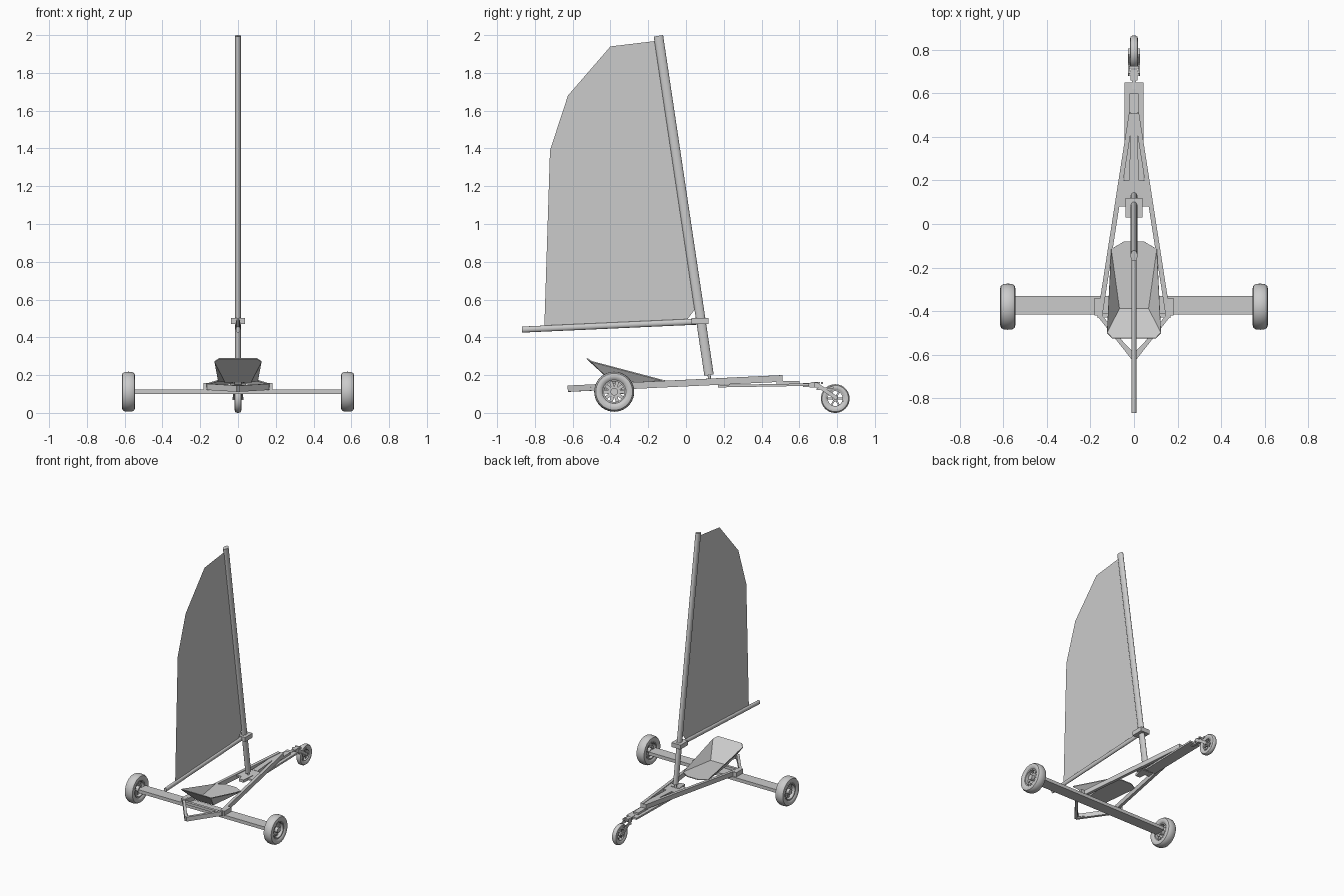
import bpy, bmesh, math
from mathutils import Vector, Matrix

if "Cube" in bpy.data.objects:
    bpy.data.objects.remove(bpy.data.objects["Cube"])

grey = bpy.data.materials.new("light_grey")
grey.diffuse_color = (0.6, 0.6, 0.6, 1)
grey.use_nodes = True
grey.node_tree.nodes["Principled BSDF"].inputs["Base Color"].default_value = grey.diffuse_color


def add(name, bm, smooth=False):
    bmesh.ops.recalc_face_normals(bm, faces=bm.faces)
    me = bpy.data.meshes.new(name)
    bm.to_mesh(me)
    bm.free()
    me.materials.append(grey)
    ob = bpy.data.objects.new(name, me)
    bpy.context.collection.objects.link(ob)
    if smooth:
        bpy.ops.object.select_all(action='DESELECT')
        ob.select_set(True)
        bpy.context.view_layer.objects.active = ob
        bpy.ops.object.shade_smooth_by_angle(angle=math.radians(35))
    return ob


def frame(p, q):
    """Matrix at the midpoint with local z along p-q and local x kept level."""
    p, q = Vector(p), Vector(q)
    z = (q - p).normalized()
    x = z.cross(Vector((0, 0, 1)))
    x = x.normalized() if x.length > 1e-4 else Vector((1, 0, 0))
    m = Matrix((x, z.cross(x), z)).transposed().to_4x4()
    m.translation = (p + q) / 2
    return m, (q - p).length


def bar(name, p, q, w, h):
    m, l = frame(p, q)
    bm = bmesh.new()
    bmesh.ops.create_cube(bm, size=1, matrix=m @ Matrix.Diagonal((w, h, l, 1)))
    return add(name, bm)


def tube(name, p, q, rx, ry, n=16):
    m, l = frame(p, q)
    bm = bmesh.new()
    bmesh.ops.create_cone(bm, cap_ends=True, segments=n, radius1=1, radius2=1, depth=1,
                          matrix=m @ Matrix.Diagonal((rx, ry, l, 1)))
    return add(name, bm, True)


def box(name, x0, x1, y0, y1, z0, z1):
    return bar(name, ((x0 + x1) / 2, y0, (z0 + z1) / 2),
               ((x0 + x1) / 2, y1, (z0 + z1) / 2), x1 - x0, z1 - z0)


def slab(name, pts, thick):
    """Outline extruded downward."""
    bm = bmesh.new()
    f = bm.faces.new([bm.verts.new(p) for p in pts])
    r = bmesh.ops.extrude_face_region(bm, geom=[f])
    bmesh.ops.translate(bm, vec=(0, 0, -thick),
                        verts=[v for v in r['geom'] if isinstance(v, bmesh.types.BMVert)])
    return add(name, bm)


def wheel(name, c, r, w, rim, hub, spokes):
    """Lathed tyre and hub around the x axis, with flat spokes."""
    cx, cy, cz = c

    def lathe(part, prof, n):
        bm = bmesh.new()
        rings = [[bm.verts.new((cx + x, cy + rr * math.cos(t), cz + rr * math.sin(t)))
                  for t in (2 * math.pi * i / n for i in range(n))] for x, rr in prof]
        for a, b in zip(rings, rings[1:] + rings[:1]):
            for i in range(n):
                j = (i + 1) % n
                bm.faces.new((a[i], a[j], b[j], b[i]))
        add(name + part, bm, True)

    h = w / 2
    d = r - rim
    lathe("_tyre", [(-h * .7, rim), (-h * .92, rim + d * .2), (-h, rim + d * .5),
                    (-h * .9, rim + d * .8), (-h * .55, r * .985), (0, r),
                    (h * .55, r * .985), (h * .9, rim + d * .8), (h, rim + d * .5),
                    (h * .92, rim + d * .2), (h * .7, rim)], 40)
    lathe("_rim", [(-h * .75, rim), (-h * .75, rim * .87), (h * .75, rim * .87), (h * .75, rim)], 32)
    tube(name + "_hub", (cx - h * .8, cy, cz), (cx + h * .8, cy, cz), hub, hub)
    for i in range(spokes):
        t = 2 * math.pi * i / spokes
        v = Vector((0, math.cos(t), math.sin(t)))
        bar(name + "_spoke", Vector(c) + v * hub * .8, Vector(c) + v * rim * .93, hub * .4, w * .25)


# Rail height falls gently toward the rear
def rail_z(y):
    return 0.158 + 0.048 * y


# Mast, foot and step
tube("mast", (0, 0.122, 0.20), (0, -0.146, 1.996), 0.016, 0.025, 20)
tube("mast_foot", (0, 0.125, 0.165), (0, 0.122, 0.21), 0.008, 0.008)
slab("mast_step", [(-.035, .13, .180), (.035, .13, .180), (.018, .04, .174), (-.018, .04, .174)], .02)

# Sail: one thin outline in the centre plane
bm = bmesh.new()
bm.faces.new([bm.verts.new((0, y, z)) for y, z in (
    (0.0, 0.485), (-0.75, 0.455), (-0.72, 1.39), (-0.625, 1.68),
    (-0.40, 1.94), (-0.15, 1.97), (0.055, 0.56))])
add("sail", bm)

# Boom and its clamp on the mast
tube("boom", (0, -0.868, 0.441), (0, 0.06, 0.483), 0.012, 0.016)
box("boom_clamp", -.038, .038, 0.03, 0.12, 0.47, 0.503)

# Chassis rails and rear V
for s in (-1, 1):
    bar("side_rail", (s * .012, .51, rail_z(.51)), (s * .158, -.43, rail_z(-.43)), .022, .035)
    bar("rear_strut", (s * .158, -.42, rail_z(-.42)), (0, -.62, rail_z(-.62)), .02, .033)
    bar("inner_rear_strut", (s * .10, -.50, rail_z(-.5)), (0, -.60, rail_z(-.6)), .012, .02)
    box("axle_bracket", min(s * .15, s * .182), max(s * .15, s * .182), -.42, -.34, .12, .158)
box("rear_crossbar", -.155, .155, -.43, -.41, .127, .147)

# Deck plates toward the nose
slab("mast_deck", [(x, y, rail_z(y) + .012) for x, y in
                   ((-.08, .08), (.08, .08), (.06, .20), (-.06, .20))], .012)
slab("deck_spine", [(x, y, rail_z(y) + .014) for x, y in
                    ((-.022, .2), (.022, .2), (.014, .51), (-.014, .51))], .03)
slab("nose_plate", [(x, y, z) for x, y, z in
                    ((-.043, .17, .148), (.043, .17, .148), (.043, .65, .156), (-.043, .65, .156))], .013)
box("nose_block", -.02, .02, .48, .60, .145, .17)

# Axle plank and rear wheels
box("axle_plank", -.545, .545, -.415, -.33, .10, .125)
for s in (-1, 1):
    wheel("rear_wheel", (s * .58, -.38, .112), .106, .07, .062, .02, 10)
    tube("axle_stub", (s * .52, -.38, .112), (s * .58, -.38, .112), .012, .012)

# Steered nose wheel and fork
wheel("nose_wheel", (0, .79, .076), .076, .036, .045, .016, 6)
bar("fork_neck", (0, .62, .148), (0, .70, .145), .02, .022)
box("fork_crown", -.026, .026, .68, .70, .135, .16)
for s in (-1, 1):
    bar("fork_arm", (s * .023, .685, .155), (s * .023, .80, .076), .007, .02)
    bar("fork_brace", (s * .023, .69, .125), (s * .023, .78, .135), .006, .01)
tube("nose_axle", (-.028, .79, .076), (.028, .79, .076), .008, .008)
bar("steering_lever", (-.024, .72, .158), (.024, .72, .158), .012, .01)
bar("steering_bar", (0, .66, .158), (0, .71, .160), .03, .008)

# Seat shell: floor, flared sides and reclined back
bm = bmesh.new()
half = [(.045, -.08, .168), (.105, -.115, .170), (.068, -.39, .164),
        (.124, -.50, .272), (.10, -.525, .288)]
R = [bm.verts.new(p) for p in half]
L = [bm.verts.new((-x, y, z)) for x, y, z in half]
bm.faces.new((R[0], R[1], R[2], L[2], L[1], L[0]))
bm.faces.new((R[2], R[3], R[4], L[4], L[3], L[2]))
bm.faces.new((R[1], R[3], R[2]))
bm.faces.new((L[1], L[2], L[3]))
seat = add("seat", bm)
mod = seat.modifiers.new("thickness", 'SOLIDIFY')
mod.thickness = 0.006
mod.offset = 0
